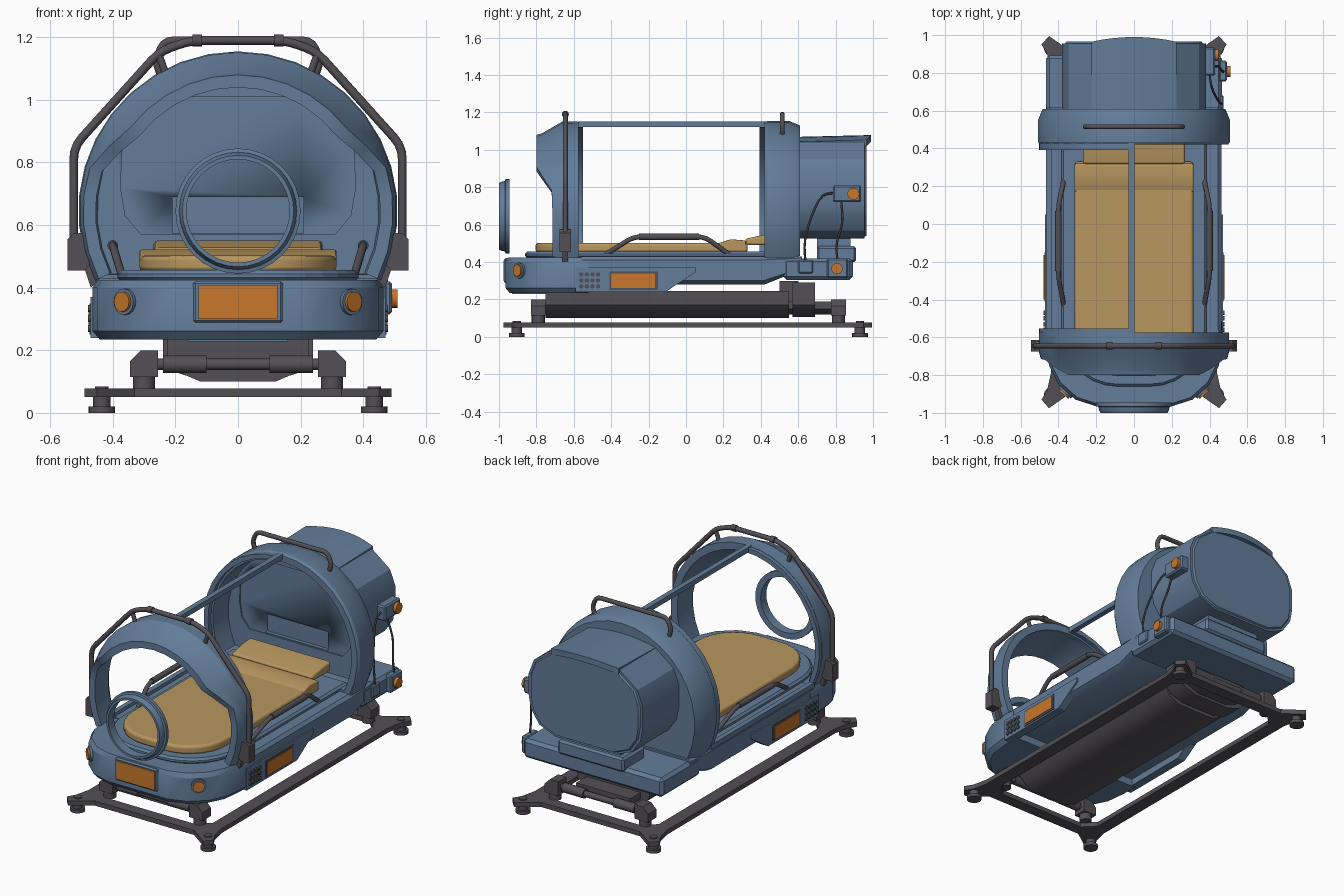
import bpy, bmesh, math
from mathutils import Vector
from math import sin, cos, radians, pi

if "Cube" in bpy.data.objects:
    bpy.data.objects.remove(bpy.data.objects["Cube"])


def material(name, rgb):
    m = bpy.data.materials.new(name)
    m.diffuse_color = (*rgb, 1)
    m.use_nodes = True
    m.node_tree.nodes["Principled BSDF"].inputs["Base Color"].default_value = m.diffuse_color
    return m


BLUE = material("steel blue", (0.125, 0.205, 0.32))
TAN = material("tan padding", (0.48, 0.31, 0.115))
ORANGE = material("orange glow", (0.58, 0.185, 0.025))
DARK = material("dark metal", (0.088, 0.08, 0.092))
CZ = 0.645  # height of the canopy axis


def loft(name, rings, mat, caps=True, cyclic=False, mirror=False, bevel=0, seg=1, angle=30):
    """Skin a list of closed rings that share a point count."""
    bm = bmesh.new()
    vs = [[bm.verts.new(p) for p in r] for r in rings]
    n = len(vs[0])
    for i in range(len(vs) if cyclic else len(vs) - 1):
        a, b = vs[i], vs[(i + 1) % len(vs)]
        for j in range(n):
            bm.faces.new((a[j], a[(j + 1) % n], b[(j + 1) % n], b[j]))
    if caps and not cyclic:
        bm.faces.new(vs[0])
        bm.faces.new(vs[-1])
    bmesh.ops.recalc_face_normals(bm, faces=bm.faces)
    me = bpy.data.meshes.new(name)
    bm.to_mesh(me)
    bm.free()
    me.materials.append(mat)
    for p in me.polygons:
        p.use_smooth = True
    ob = bpy.data.objects.new(name, me)
    bpy.context.collection.objects.link(ob)
    if bevel:
        b = ob.modifiers.new("bevel", 'BEVEL')
        b.width, b.segments, b.limit_method, b.angle_limit = bevel, seg, 'ANGLE', radians(40)
        b.harden_normals = seg > 1
    if bevel and seg == 1:
        for p in me.polygons:
            p.use_smooth = False
    elif not bevel:
        me.set_sharp_from_angle(angle=radians(angle))
    if mirror:
        ob.modifiers.new("mirror", 'MIRROR')
    return ob


def prism(name, pts, axis, lo, hi, mat, **k):
    place = {'x': lambda a, b, c: (c, a, b), 'y': lambda a, b, c: (a, c, b), 'z': lambda a, b, c: (a, b, c)}[axis]
    return loft(name, [[place(a, b, c) for a, b in pts] for c in (lo, hi)], mat, **k)


def box(name, x0, x1, y0, y1, z0, z1, mat, **k):
    return prism(name, [(x0, y0), (x1, y0), (x1, y1), (x0, y1)], 'z', z0, z1, mat, **k)


def tube(name, path, r, mat, ref, sides=10, **k):
    path = [Vector(p) for p in path]
    rings = []
    for i, p in enumerate(path):
        t = (path[min(i + 1, len(path) - 1)] - path[max(i - 1, 0)]).normalized()
        u = t.cross(Vector(ref)).normalized()
        v = t.cross(u)
        rings.append([p + r * (cos(a) * u + sin(a) * v) for a in (2 * pi * j / sides for j in range(sides))])
    return loft(name, rings, mat, angle=50, **k)


def rounded(path, d=0.04, n=3):
    """Round the corners of a path."""
    path = [Vector(p) for p in path]
    out = [path[0]]
    for a, b, c in zip(path, path[1:], path[2:]):
        s = b + (a - b).normalized() * min(d, (a - b).length / 2)
        e = b + (c - b).normalized() * min(d, (c - b).length / 2)
        for i in range(n + 1):
            t = i / n
            out.append(s * (1 - t) ** 2 + b * 2 * t * (1 - t) + e * t * t)
    return out + [path[-1]]


def rod(name, p, q, r, mat, sides=16, **k):
    d = (Vector(q) - Vector(p)).normalized()
    return tube(name, [p, q], r, mat, (0, 0, 1) if abs(d.z) < 0.9 else (1, 0, 0), sides, **k)


def sym(half):
    """Close a right half outline into a symmetric loop."""
    return half + [(-x, y) for x, y in reversed(half) if x > 1e-6]


def bed_plan(hw, front, back, r, n=7):
    arc = [(hw - r + r * sin(pi / 2 * i / n), front + r - r * cos(pi / 2 * i / n)) for i in range(n + 1)]
    return sym(arc + [(hw, back)])


def arc_pt(a, r, y):
    return (r * cos(a), y, CZ + r * sin(a))


# Floor frame with pointed corner ears
def frame_loop(corner, z):
    q = corner
    pts = q + [(x, -y) for x, y in reversed(q)] + [(-x, -y) for x, y in q] + [(-x, y) for x, y in reversed(q)]
    return [(x, y + 0.01, z) for x, y in pts]


ear = [(0.33, 0.90), (0.40, 0.95), (0.45, 0.985), (0.49, 0.94), (0.46, 0.89), (0.44, 0.80)]
hole = [(0.24, 0.83), (0.27, 0.83), (0.29, 0.83), (0.36, 0.76), (0.36, 0.74), (0.36, 0.71)]
loft("floor_frame", [frame_loop(ear, .05), frame_loop(ear, .078), frame_loop(hole, .078), frame_loop(hole, .05)],
     DARK, cyclic=True)
for y in (-0.905, 0.93):
    rod("foot_pad", (.435, y, 0), (.435, y, .02), .042, DARK, mirror=True)
    rod("foot_stem", (.435, y, .02), (.435, y, .055), .028, DARK, mirror=True)
    rod("foot_bolt", (.435, y, .075), (.435, y, .085), .022, DARK, mirror=True)

# Pivot mounts and cross shafts
for y in (-0.79, 0.815):
    rod("mount_post", (.3, y, .075), (.3, y, .13), .035, DARK, mirror=True)
    prism("mount_bracket", [(.255, .115), (.345, .115), (.345, .165), (.31, .2), (.255, .2)], 'y', y - .04, y + .04,
          DARK, mirror=True)
    rod("cross_shaft", (-.26, y, .155), (.26, y, .155), .018, DARK)
    rod("shaft_sleeve", (.1, y, .155), (.24, y, .155), .028, DARK, mirror=True)

# Under carriage
trough = sym([(.12, .1), (.19, .13), (.225, .17), (.225, .245)])
prism("under_carriage", trough, 'y', -.75, .55, DARK)
prism("carriage_motor", sym([(.12, .105), (.2, .13), (.24, .17), (.24, .29)]), 'y', .57, .69, DARK)
prism("carriage_core", sym([(.1, .12), (.18, .15), (.18, .19)]), 'y', .5, .79, DARK)
box("carriage_link", -.15, .15, .5, .6, .15, .3, DARK)

# Tray: rounded front, long middle, rear slab
front_plan = sym([(.2, -.965), (.31, -.93), (.4, -.85), (.45, -.75), (.465, -.62), (.465, -.52)])
loft("tray_front", [[(x * s, -.52 + (y + .52) * s, z) for x, y in front_plan]
                    for z, s in ((.235, .95), (.262, 1), (.4, 1), (.425, .97))], BLUE)
tray_sec = sym([(.42, 0), (.462, .15), (.462, .88), (.445, 1)])
loft("tray_middle", [[(x, y, lo + t * (.43 - lo)) for x, t in tray_sec]
                     for y, lo in ((-.56, .28), (.42, .28), (.62, .36))], BLUE)
box("tray_rear_slab", -.465, .465, .52, .893, .305, .42, BLUE, bevel=.018)
box("front_skid", -.16, .16, -.93, -.7, .228, .26, BLUE)
prism("bed_rim", bed_plan(.385, -.86, .5, .3), 'z', .42, .456, BLUE, bevel=.012)

# Mattress and pillow
prism("mattress", bed_plan(.315, -.805, .33, .24), 'z', .45, .503, TAN, bevel=.018, seg=3)
prism("neck_wedge", [(.17, .48), (.17, .5), (.24, .522), (.32, .515), (.32, .48)], 'x', -.315, .315, TAN,
      bevel=.008, seg=2)
prism("pillow", [(.325, .49), (.315, .525), (.42, .545), (.5, .552), (.5, .49)], 'x', -.27, .27, TAN,
      bevel=.014, seg=3)

# Front canopy hoop with visor
N = 22
angles = [radians(-26 + 232 * i / N) for i in range(N + 1)]
rings = []
for a in angles:
    t = min(max((CZ + .5 * sin(a) - .76) / .2, 0), 1)
    t = t * t * (3 - 2 * t)
    yf, rf = -.715 - .085 * t, .495 - .06 * t
    rings.append([arc_pt(a, r, y) for r, y in
                  ((.505, -.575), (.507, -.66), (rf + .008, yf + .03), (rf, yf), (rf - .04, yf), (.46, -.62), (.462, -.575))])
loft("front_hoop", rings, BLUE)
circle = [2 * pi * i / 32 for i in range(32)]
loft("porthole_ring", [[arc_pt(a, r, y) for a in circle] for r, y in
                       ((.165, -.945), (.2, -.945), (.2, -.965), (.188, -.968), (.185, -.985), (.178, -1), (.165, -1))],
     BLUE, cyclic=True)

# Rear canopy ring with its inner wall
rear = loft("rear_ring", [[arc_pt(a, r, y) for a in angles] for r, y in
                          ((.45, .55), (.462, .42), (.5, .42), (.51, .435), (.51, .55), (.485, .61))], BLUE)
wall_shape = sym([(.31, .57), (.36, .63), (.375, .72), (.37, .85), (.31, .93), (.185, 1.01)])
slot = sym([(.21, .575), (.21, .69)])
for cut, y1 in ((wall_shape, .557), (slot, .6)):
    c = prism("wall_cutter", cut, 'y', .5, y1, BLUE)
    c.hide_render = True
    c.hide_viewport = True
    m = rear.modifiers.new("recess", 'BOOLEAN')
    m.object, m.operation, m.solver = c, 'DIFFERENCE', 'EXACT'

# Left window frame: spine, half ribs and sill
box("roof_spine", -.03, .002, -.58, .43, 1.122, 1.152, BLUE)
left = [radians(90 + 114 * i / 11) for i in range(12)]
for y0, y1 in ((-.58, -.552), (.392, .425)):
    loft("window_rib", [[arc_pt(a, r, y) for r, y in ((.475, y0), (.503, y0), (.503, y1), (.475, y1))] for a in left], BLUE)
box("window_sill", -.465, -.435, -.56, .42, .42, .45, BLUE)

# Head housing behind the ring, with lid and neck
half = [(.2, .525), (.31, .57), (.365, .65), (.38, .73), (.38, .86), (.345, .95), (.22, 1.045), (0, 1.06)]
head = sym(half)
loft("head_housing", [[(x * s, y, .79 + (z - .79) * s) for x, z in head]
                      for y, s in ((.58, 1), (.955, 1), (.955, .96), (.965, .94))], BLUE)
lid = []
for i in range(9):
    x = -.225 + .45 * i / 8
    k = 1 - (x / .225) ** 2
    z, yb = 1.048 + .026 * k, .965 + .025 * k
    lid.append([(x, .58, z - .005), (x, yb, z + .005), (x, yb, z - .03), (x, .58, z - .03)])
loft("housing_lid", lid, BLUE)
box("housing_neck", -.22, .22, .7, .91, .4, .485, BLUE, bevel=.012)
box("housing_collar", -.18, .18, .7, .88, .47, .54, BLUE)

# Front roll bar and its side blocks
bar = [(-.525, .55), (-.525, .85), (-.25, 1.155), (-.15, 1.19), (.15, 1.19), (.25, 1.155), (.525, .85), (.525, .55)]
tube("roll_bar", rounded([(x, -.645, z) for x, z in bar]), .014, DARK, (0, 1, 0))
prism("roll_bar_block", [(.45, .5), (.49, .455), (.545, .455), (.545, .555), (.525, .575), (.495, .575)], 'y', -.675, -.615,
      DARK, mirror=True)
prism("block_brace", [(.46, .5), (.49, .46), (.47, .4), (.44, .43)], 'y', -.66, -.63, DARK, mirror=True)
rod("roll_bar_clamp", (.115, -.645, 1.19), (.145, -.645, 1.19), .019, DARK, mirror=True)
rod("roll_bar_strut", (.255, -.645, 1.15), (.23, -.645, 1.08), .012, DARK, mirror=True)

# Rear grab handle and side grab rails
tube("rear_handle", rounded([(x, .515, z) for x, z in ((-.235, 1.06), (-.265, 1.12), (-.235, 1.19), (.235, 1.19),
                                                       (.265, 1.12), (.235, 1.06))], .03), .013, DARK, (0, 1, 0))
tube("side_rail", rounded([(.36, -.48, .42), (.37, -.44, .435), (.4, -.28, .535), (.4, .1, .535), (.37, .24, .435),
                           (.36, .285, .42)]), .013, DARK, (1, 0, 0), mirror=True)
rod("rail_grip", (.4, -.25, .535), (.4, .07, .535), .017, DARK, mirror=True)

# Side consoles with screens and keypads
prism("side_console", [(-.59, .37), (.05, .37), (.05, .345), (-.11, .24), (-.59, .24)], 'x', .42, .471, BLUE, mirror=True)
prism("console_trim", [(-.41, .25), (-.15, .25), (-.15, .35), (-.41, .35)], 'x', .465, .475, DARK, mirror=True)
prism("console_screen", [(-.4, .262), (-.165, .262), (-.165, .338), (-.4, .338)], 'x', .47, .478, ORANGE, mirror=True)
for i in range(4):
    for j in range(3):
        y, z = -.56 + .03 * i, .27 + .032 * j
        rod("keypad_button", (.465, y, z), (.479, y, z), .012, DARK, 10, mirror=True)

# Front screen and corner lamps
box("front_screen_frame", -.143, .143, -.972, -.95, .287, .422, BLUE, bevel=.008)
box("front_screen", -.127, .127, -.977, -.968, .3, .408, ORANGE)
d = Vector((.66, -.75, 0))
p = Vector((.358, -.888, .355))
rod("lamp_bezel", p - d * .02, p + d * .012, .042, BLUE, mirror=True)
rod("lamp_lens", p, p + d * .022, .032, ORANGE, mirror=True)

# Right side service boxes, lamps and cables
box("upper_service_box", .36, .43, .785, .935, .72, .81, BLUE, bevel=.008)
rod("upper_service_lamp", (.42, .895, .765), (.447, .895, .765), .032, ORANGE)
box("lower_service_box", .45, .492, .755, .865, .315, .42, BLUE, bevel=.008)
rod("lower_service_lamp", (.48, .807, .365), (.51, .807, .365), .03, ORANGE)
box("cable_socket", .43, .475, .6, .68, .34, .41, BLUE, bevel=.006)
tube("long_cable", rounded([(.4, .79, .77), (.41, .72, .76), (.44, .66, .62), (.465, .63, .5), (.465, .64, .39)], .08),
     .006, DARK, (1, 0, 0), 6)
tube("short_cable", rounded([(.41, .83, .73), (.45, .84, .6), (.47, .8, .5), (.475, .81, .41)], .06),
     .006, DARK, (1, 0, 0), 6)
